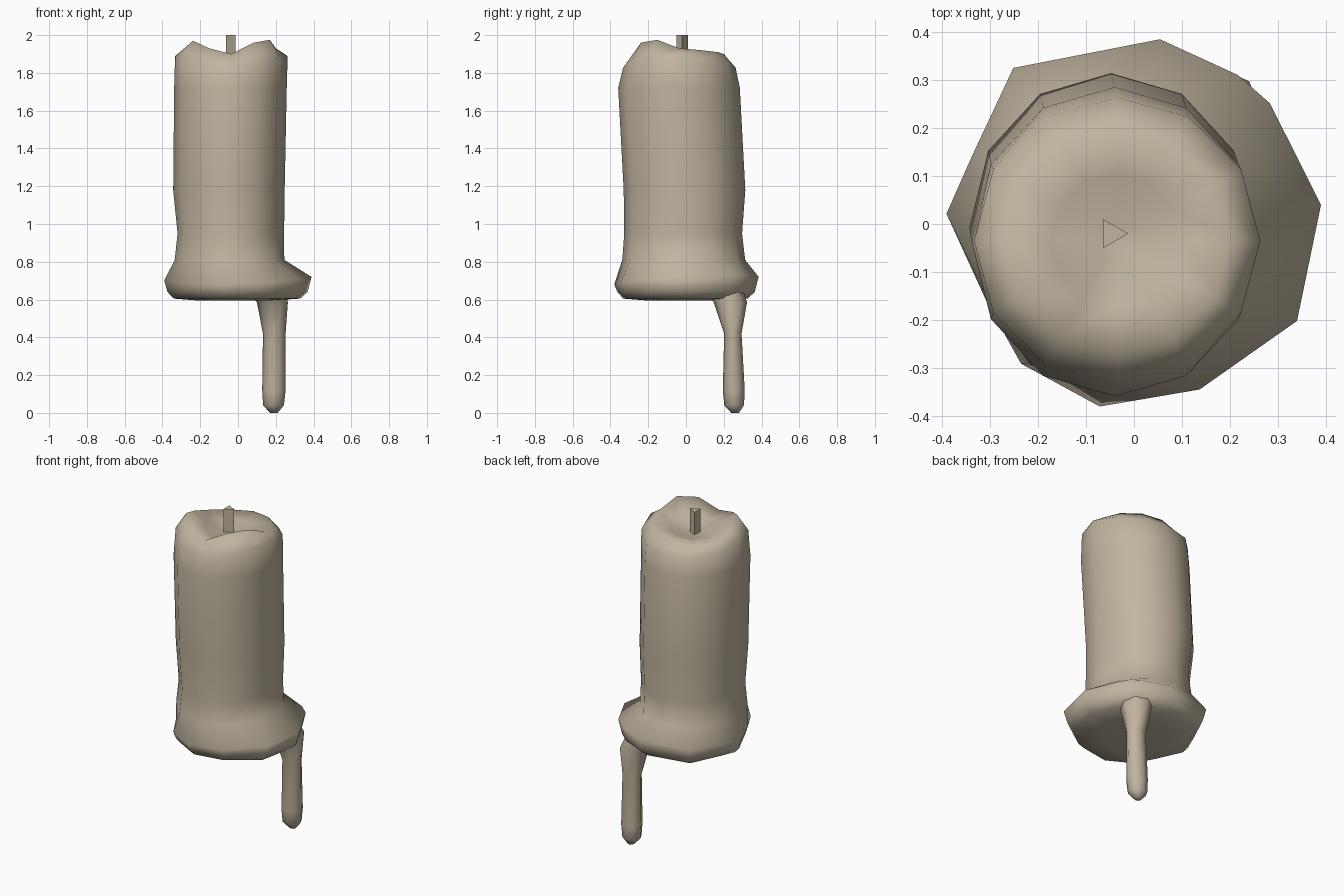
import bpy, bmesh, math

if "Cube" in bpy.data.objects:
    bpy.data.objects.remove(bpy.data.objects["Cube"])

wax = bpy.data.materials.new("beige wax")
wax.diffuse_color = (0.53, 0.46, 0.35, 1)
wax.use_nodes = True
wax.node_tree.nodes["Principled BSDF"].inputs["Base Color"].default_value = wax.diffuse_color


def loft(name, rings, angle=60):
    """Skin a list of equal-length point rings (bottom to top) and cap both ends."""
    bm = bmesh.new()
    loops = [[bm.verts.new(p) for p in ring] for ring in rings]
    n = len(loops[0])
    for a, b in zip(loops, loops[1:]):
        for i in range(n):
            j = (i + 1) % n
            bm.faces.new((a[i], a[j], b[j], b[i]))
    bm.faces.new(loops[0][::-1])
    bm.faces.new(loops[-1])
    bmesh.ops.recalc_face_normals(bm, faces=bm.faces[:])
    mesh = bpy.data.meshes.new(name)
    bm.to_mesh(mesh)
    bm.free()
    mesh.materials.append(wax)
    obj = bpy.data.objects.new(name, mesh)
    bpy.context.collection.objects.link(obj)
    bpy.ops.object.select_all(action='DESELECT')
    obj.select_set(True)
    bpy.context.view_layer.objects.active = obj
    bpy.ops.object.shade_smooth_by_angle(angle=math.radians(angle))
    return obj


def ring(cx, cy, rx, ry, z, n=12):
    return [(cx + rx * math.cos(math.tau * i / n),
             cy + ry * math.sin(math.tau * i / n), z) for i in range(n)]


# Candle body: uneven pooled foot, column, and wavy rim around a melted hollow
CX, CY = -0.035, -0.035
# foot outline: angle, radius, height of widest point
foot = [(10, .431, .72), (42, .428, .73), (54, .427, .73), (78, .429, .72),
        (121, .42, .71), (150, .35, .70), (171, .36, .70), (206, .30, .69),
        (232, .325, .68), (264, .347, .68), (299, .354, .69), (336, .41, .71)]
rim_z = [1.93, 1.92, 1.91, 1.90, 1.89, 1.90, 1.93, 1.97, 1.93, 1.90, 1.96, 1.975]


def foot_ring(scale, z=None):
    return [(CX + r * scale * math.cos(math.radians(a)),
             CY + r * scale * math.sin(math.radians(a)), z or top) for a, r, top in foot]


def rim_ring(r, drop, wave, side=0):
    """Ring following the rim wave; side lowers the front and back further."""
    return [(x, y, 1.92 + (rim_z[i] - 1.92) * wave - drop
             - side * abs(math.sin(math.tau * i / 12)))
            for i, (x, y, _) in enumerate(ring(CX, CY, r, r, 0))]


body = [foot_ring(.5, .595), foot_ring(.86, .605), foot_ring(.95, .64), foot_ring(1),
        ring(-.045, -.012, .29, .325, .81),
        ring(-.038, -.015, .282, .312, .95),
        ring(-.048, -.008, .295, .322, 1.18),
        ring(-.040, -.037, .298, .322, 1.72),
        rim_ring(.298, .035, .4, .05),
        rim_ring(.235, 0, 1), rim_ring(.14, .03, .5), rim_ring(.04, .06, 0)]
loft("candle_body", body, 120)

# Long wax drip hanging from the back right of the foot
drip = [(.19, .26, .02, .02, 0), (.188, .255, .055, .052, .04), (.19, .253, .062, .058, .12),
        (.192, .248, .06, .046, .42), (.182, .235, .082, .088, .585), (.13, .18, .11, .11, .69)]
loft("wax_drip", [ring(*d, 8) for d in drip])

# Three-sided wick standing in the hollow
loft("wick", [ring(-.047, -.02, .035, .035, z, 3) for z in (1.82, 2.0)], 30)
